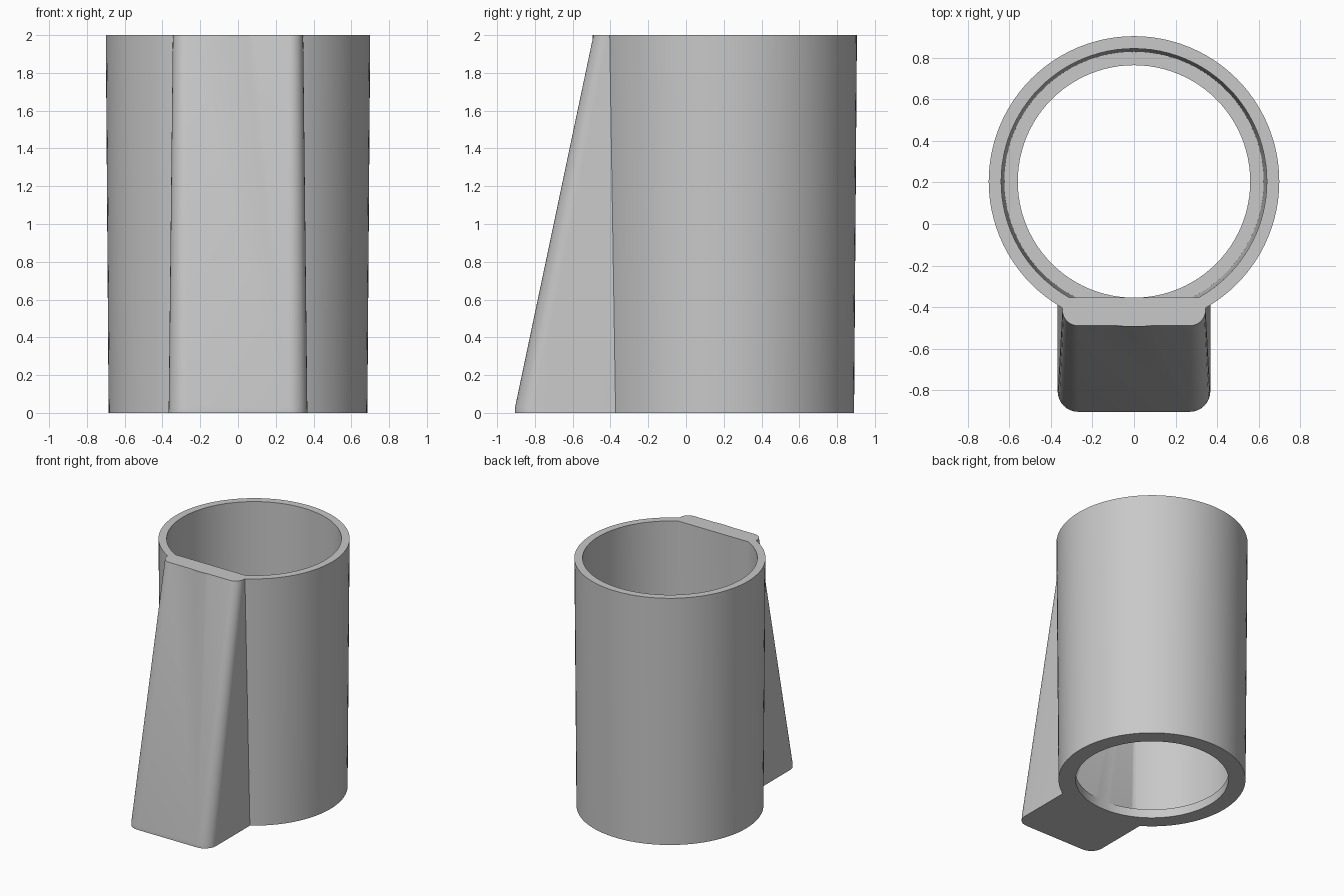
import bpy, bmesh, math
from mathutils import Vector

cube = bpy.data.objects.get("Cube")
if cube:
    bpy.data.objects.remove(cube, do_unlink=True)

CENTRE_Y = 0.205
HEIGHT = 2.0

grey = bpy.data.materials.new("plain grey")
grey.use_nodes = True
colour = (0.58, 0.58, 0.58, 1)
grey.diffuse_color = colour
bsdf = next(n for n in grey.node_tree.nodes if n.type == "BSDF_PRINCIPLED")
bsdf.inputs["Base Color"].default_value = colour


def make_object(name, bm):
    bmesh.ops.recalc_face_normals(bm, faces=bm.faces)
    mesh = bpy.data.meshes.new(name)
    bm.to_mesh(mesh)
    bm.free()
    mesh.materials.append(grey)
    obj = bpy.data.objects.new(name, mesh)
    bpy.context.collection.objects.link(obj)
    return obj


def bridge(bm, a, b):
    for i in range(len(a)):
        j = (i + 1) % len(a)
        bm.faces.new((a[i], a[j], b[j], b[i]))


def tube(name, profile, segments=96):
    """Revolve a closed (radius, height) profile around the tube axis."""
    bm = bmesh.new()
    rings = []
    for r, z in profile:
        angles = [math.tau * i / segments for i in range(segments)]
        rings.append([bm.verts.new((r * math.cos(a), CENTRE_Y + r * math.sin(a), z))
                      for a in angles])
    for k, ring in enumerate(rings):
        bridge(bm, ring, rings[(k + 1) % len(rings)])
    return make_object(name, bm)


def wedge(name, sections, back, steps=8):
    """Loft sections of (height, half width, front y, corner radius)."""
    bm = bmesh.new()
    loops = []
    for z, w, front, r in sections:
        right = []
        for i in range(steps + 1):
            a = math.pi / 2 * i / steps
            right.append((w - r + r * math.cos(a), front + r - r * math.sin(a)))
        half = [(w, back)] + right
        outline = half + [(-x, y) for x, y in reversed(half)]
        loops.append([bm.verts.new((x, y, z)) for x, y in outline])
    for a, b in zip(loops, loops[1:]):
        bridge(bm, a, b)
    bm.faces.new(loops[0])
    bm.faces.new(loops[-1])
    return make_object(name, bm)


# Slightly flared cup wall with an inward ledge at its open base
cup = tube("cup_holder", [(0.685, 0), (0.70, HEIGHT), (0.64, HEIGHT),
                          (0.625, 0.07), (0.56, 0.07), (0.56, 0)])

# Sloping mounting block with rounded front corners
block = wedge("mounting_wedge", [(0, 0.368, -0.905, 0.10),
                                 (0.03, 0.367, -0.905, 0.10),
                                 (HEIGHT, 0.345, -0.49, 0.075)], back=-0.353)

# Join both into one solid
union = cup.modifiers.new("join wedge", "BOOLEAN")
union.operation = "UNION"
union.solver = "EXACT"
union.object = block
bpy.context.view_layer.update()
joined = bpy.data.meshes.new_from_object(
    cup.evaluated_get(bpy.context.evaluated_depsgraph_get()))
cup.modifiers.clear()
cup.data = joined
bpy.data.objects.remove(block, do_unlink=True)

# Smooth round walls, crisp rims
bpy.ops.object.select_all(action="DESELECT")
cup.select_set(True)
bpy.context.view_layer.objects.active = cup
bpy.ops.object.shade_smooth_by_angle(angle=math.radians(30))
